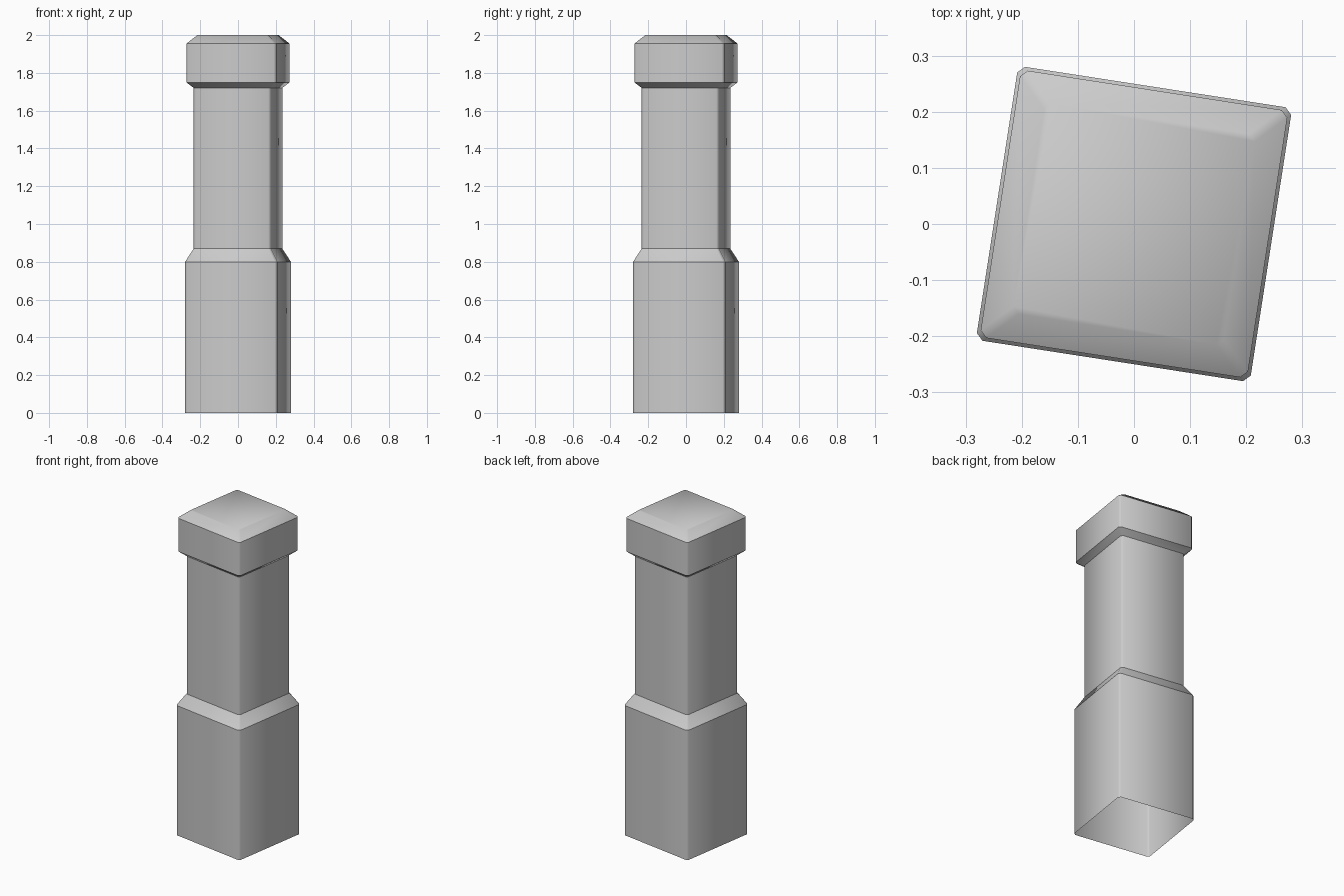
import bpy, bmesh, math

if "Cube" in bpy.data.objects:
    bpy.data.objects.remove(bpy.data.objects["Cube"])

TURN = math.radians(-8.8)   # whole post is twisted slightly about z

# (half width, corner chamfer, height) from the ground up
PROFILE = [
    (0.247, 0.012, 0.00), (0.247, 0.012, 0.80),   # base block
    (0.207, 0.012, 0.87), (0.207, 0.012, 1.72),   # sloped shoulder, shaft
    (0.241, 0.012, 1.75), (0.241, 0.012, 1.955),  # cap
    (0.190, 0.012, 2.00),                         # softened top
]


def ring(bm, a, c, z):
    """Square ring with chamfered corners."""
    b = a - c
    pts = [(a, -b), (a, b), (b, a), (-b, a), (-a, b), (-a, -b), (-b, -a), (b, -a)]
    co, si = math.cos(TURN), math.sin(TURN)
    return [bm.verts.new((x * co - y * si, x * si + y * co, z)) for x, y in pts]


# Post: one continuous shell, open underneath
bm = bmesh.new()
rings = [ring(bm, *p) for p in PROFILE]
for lo, hi in zip(rings, rings[1:]):
    for i in range(8):
        j = (i + 1) % 8
        bm.faces.new((lo[i], lo[j], hi[j], hi[i]))
bm.faces.new(rings[-1])

# Smooth corners and top, crisp horizontal breaks
for f in bm.faces:
    f.smooth = True
for r in rings[1:-1]:
    for i in range(8):
        bm.edges.get((r[i], r[(i + 1) % 8])).smooth = False

mesh = bpy.data.meshes.new("post")
bm.to_mesh(mesh)
bm.free()
post = bpy.data.objects.new("post", mesh)
bpy.context.collection.objects.link(post)
